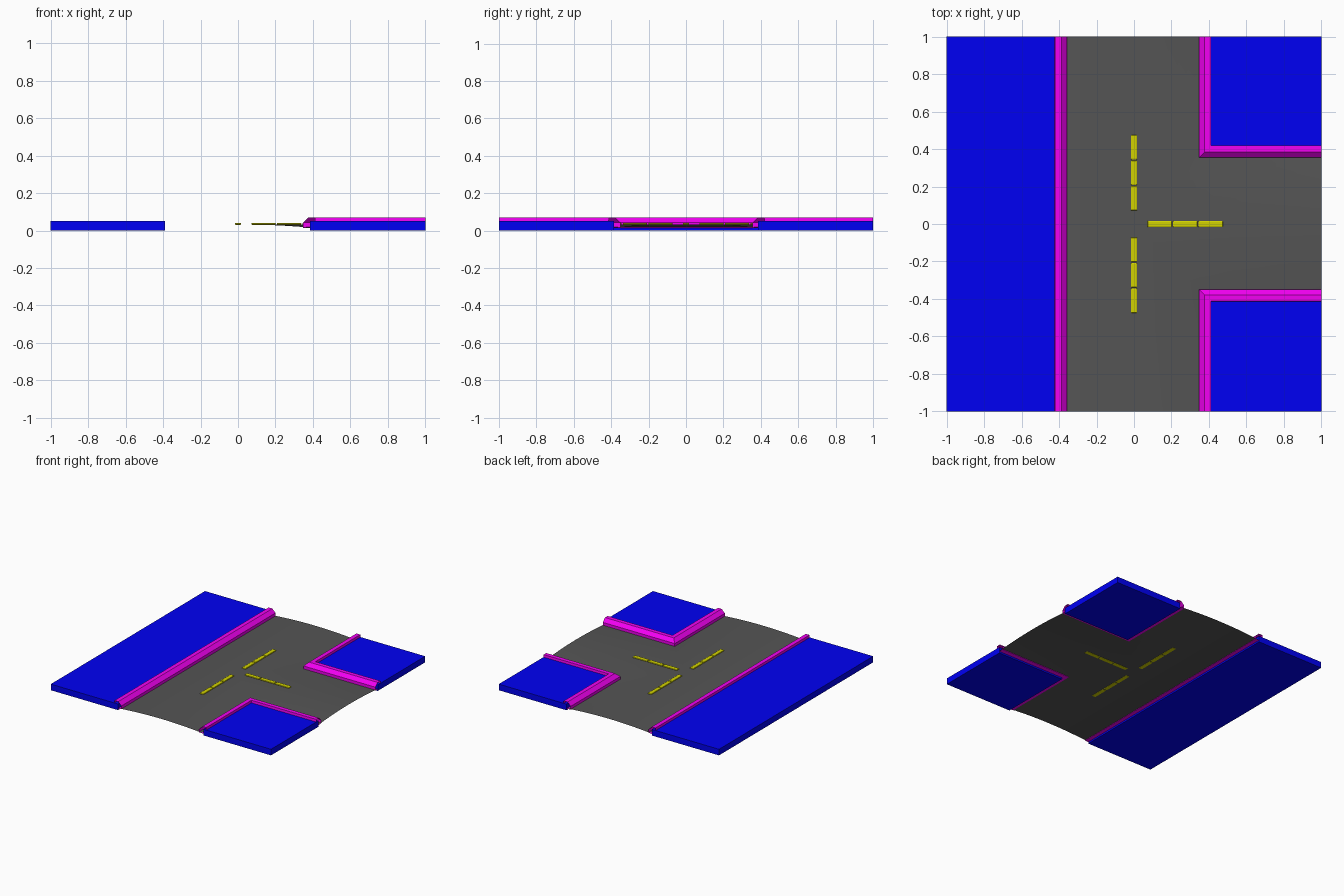
import bpy, bmesh

if "Cube" in bpy.data.objects:
    bpy.data.objects.remove(bpy.data.objects["Cube"])


def material(name, rgb):
    m = bpy.data.materials.new(name)
    m.diffuse_color = (*rgb, 1)
    m.use_nodes = True
    m.node_tree.nodes["Principled BSDF"].inputs["Base Color"].default_value = m.diffuse_color
    return m


BLUE = material("blue", (0.0, 0.0, 0.9))
MAGENTA = material("magenta", (0.9, 0.0, 0.9))
ASPHALT = material("asphalt", (0.09, 0.09, 0.09))
YELLOW = material("yellow", (0.65, 0.65, 0.0))


def finish(name, bm, mat):
    me = bpy.data.meshes.new(name)
    bm.to_mesh(me)
    bm.free()
    me.materials.append(mat)
    ob = bpy.data.objects.new(name, me)
    bpy.context.collection.objects.link(ob)
    return ob


def box(name, x0, x1, y0, y1, z0, z1, mat):
    bm = bmesh.new()
    bmesh.ops.create_cube(bm, size=1)
    for v in bm.verts:
        v.co.x = x0 + (v.co.x + 0.5) * (x1 - x0)
        v.co.y = y0 + (v.co.y + 0.5) * (y1 - y0)
        v.co.z = z0 + (v.co.z + 0.5) * (z1 - z0)
    return finish(name, bm, mat)


def sweep(bm, profile, path):
    """Sweep (distance, height) points along a path that depends on distance."""
    rows = [[bm.verts.new((x, y, z)) for x, y in path(d)] for d, z in profile]
    faces = [bm.faces.new((a[i], a[i + 1], b[i + 1], b[i]))
             for a, b in zip(rows, rows[1:]) for i in range(len(a) - 1)]
    for f in faces:
        f.normal_update()
    if sum(f.normal.z * f.calc_area() for f in faces) < 0:
        bmesh.ops.reverse_faces(bm, faces=faces)


def straight(shift=0):
    return lambda d: [(-d - shift, -1), (-d - shift, 0), (-d - shift, 1)]


def corner(side, shift=0):
    return lambda d: [(d, side), (d, side * (d + shift)), (1, side * (d + shift))]


# Pavement slabs
box("left_pavement", -1, -0.39, -1, 1, 0, 0.05, BLUE)
box("back_right_pavement", 0.385, 1, 0.385, 1, 0, 0.05, BLUE)
box("front_right_pavement", 0.385, 1, -1, -0.385, 0, 0.05, BLUE)

# Cambered road, mitred where the side road joins
camber = [(0.37 * i / 8, 0.033 - 0.016 * (i / 8) ** 2) for i in range(9)]
bm = bmesh.new()
for path in (straight(), corner(1), corner(-1)):
    sweep(bm, camber, path)
bmesh.ops.remove_doubles(bm, verts=bm.verts, dist=1e-5)
road = finish("road", bm, ASPHALT)
for p in road.data.polygons:
    p.use_smooth = True

# Chamfered kerbs along the pavement edges
kerb = [(0.385, 0.013), (0.347, 0.015), (0.347, 0.042), (0.376, 0.07),
        (0.41, 0.07), (0.412, 0.045)]
for name, path in (("left_kerb", straight(0.012)),
                   ("back_right_kerb", corner(1, 0.008)),
                   ("front_right_kerb", corner(-1, 0.002))):
    bm = bmesh.new()
    sweep(bm, kerb, path)
    finish(name, bm, MAGENTA)

# Dashed centre lines with bevelled edges
for i in range(3):
    a = 0.072 + i * 0.136
    b = a + 0.13
    w = 0.017
    for name, bounds in (("back_dash", (-w, w, a, b)),
                         ("front_dash", (-w, w, -b, -a)),
                         ("side_dash", (a, b, -w, w))):
        dash = box(f"{name}_{i + 1}", *bounds, 0.03, 0.041, YELLOW)
        bev = dash.modifiers.new("bevel", 'BEVEL')
        bev.width = 0.005
        bev.segments = 2
